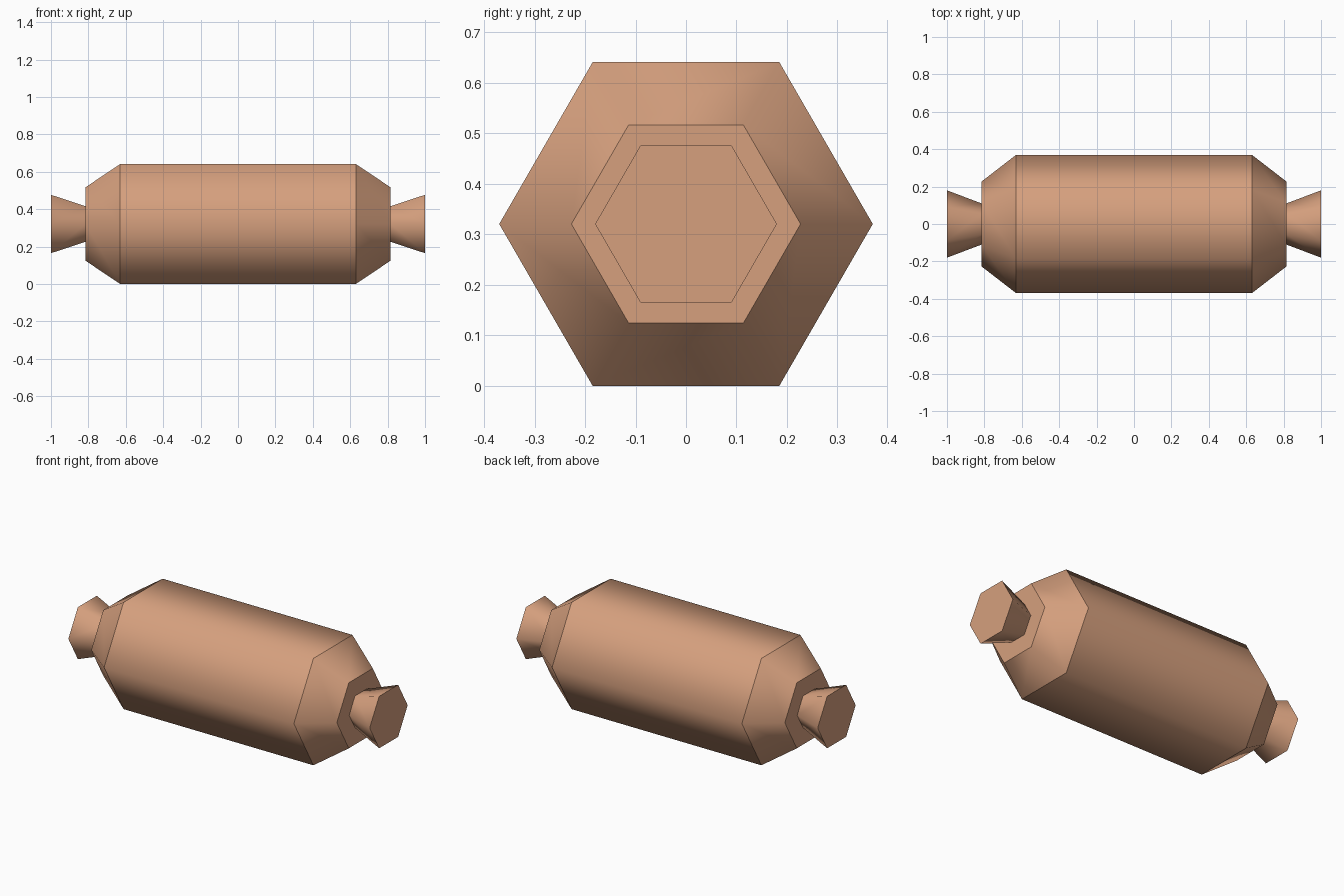
import bpy, bmesh, math

if "Cube" in bpy.data.objects:
    bpy.data.objects.remove(bpy.data.objects["Cube"])

CENTRE_Z = 0.3205
SIDES = 6

copper = bpy.data.materials.new("copper tan")
copper.diffuse_color = (0.67, 0.35, 0.208, 1)
copper.use_nodes = True
copper.node_tree.nodes["Principled BSDF"].inputs["Base Color"].default_value = copper.diffuse_color


def hex_loft(name, profile):
    """Hexagonal loft along x from (x, radius) stations; smooth round the sides, sharp at each ring."""
    bm = bmesh.new()
    rings = []
    for x, r in profile:
        rings.append([bm.verts.new((x, r * math.cos(a), CENTRE_Z + r * math.sin(a)))
                      for a in (i * math.tau / SIDES for i in range(SIDES))])
    for a, b in zip(rings, rings[1:]):
        for i in range(SIDES):
            j = (i + 1) % SIDES
            bm.faces.new((a[i], a[j], b[j], b[i])).smooth = True
    for ring in (rings[0], rings[-1]):
        bm.faces.new(ring)
    for ring in rings:
        for i in range(SIDES):
            bm.edges.get((ring[i], ring[(i + 1) % SIDES])).smooth = False
    bmesh.ops.recalc_face_normals(bm, faces=bm.faces)
    mesh = bpy.data.meshes.new(name)
    bm.to_mesh(mesh)
    bm.free()
    mesh.materials.append(copper)
    obj = bpy.data.objects.new(name, mesh)
    bpy.context.collection.objects.link(obj)
    return obj


# Main tank with tapered ends
hex_loft("tank_body", [(-0.815, 0.227), (-0.63, 0.37), (0.63, 0.37), (0.815, 0.227)])

# Flared nozzle at each end
for side, label in ((-1, "left"), (1, "right")):
    hex_loft(label + "_nozzle", [(side * 0.815, 0.11), (side * 1.0, 0.18)])
